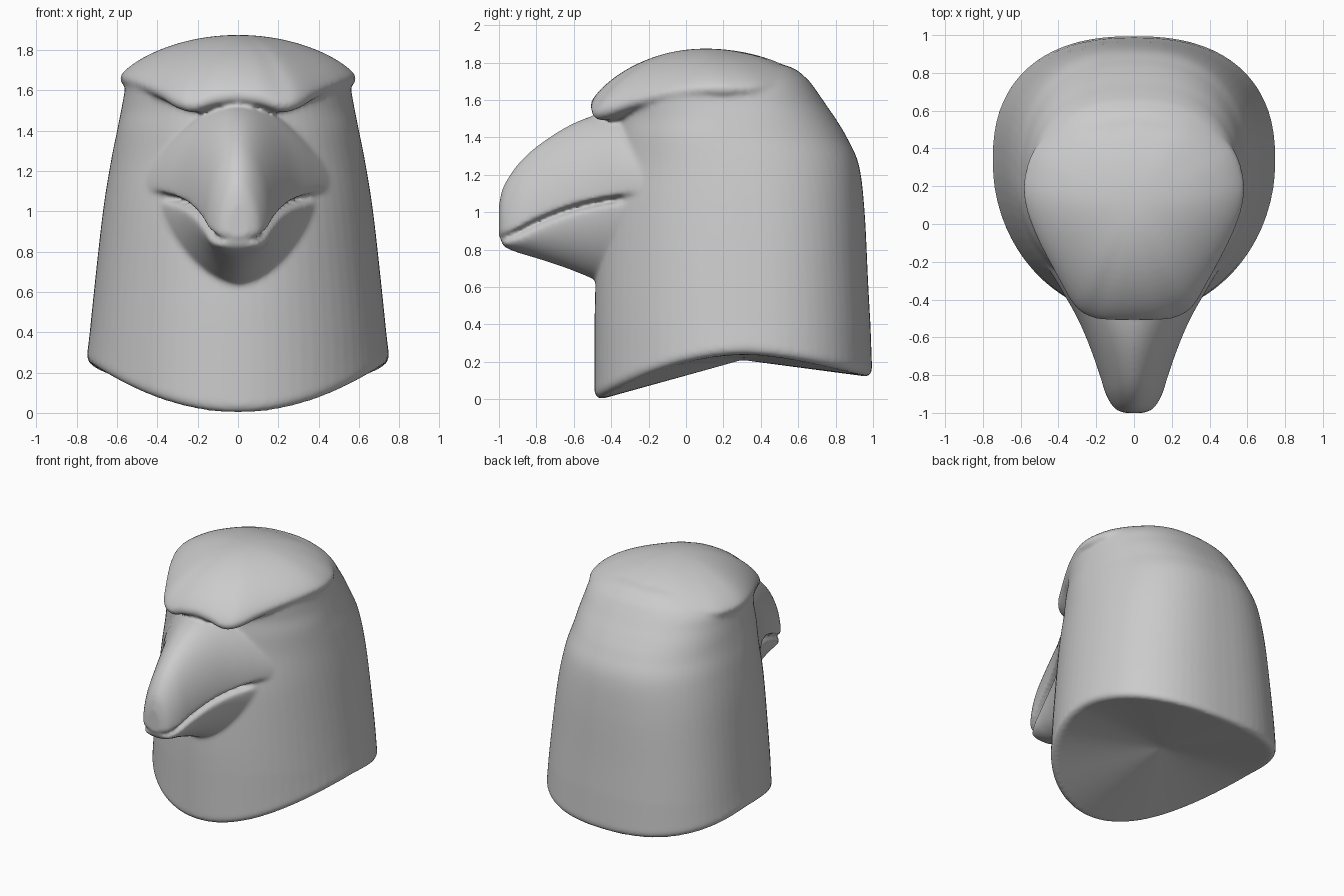
import bpy, bmesh, math

if "Cube" in bpy.data.objects:
    bpy.data.objects.remove(bpy.data.objects["Cube"])

N = 72  # points per ring


def dense(rows, steps=6):
    """Catmull-Rom interpolation of tuples."""
    out = []
    for i in range(len(rows) - 1):
        a, b, c, d = (rows[max(0, min(len(rows) - 1, i + k))] for k in (-1, 0, 1, 2))
        for s in range(steps):
            t = s / steps
            out.append(tuple(0.5 * (2*q + (r - p)*t + (2*p - 5*q + 4*r - w)*t*t
                                    + (3*q - p - 3*r + w)*t**3)
                             for p, q, r, w in zip(a, b, c, d)))
    return out + [rows[-1]]


def loft(name, rings, start=None, end=None):
    """Skin closed rings, closing both ends with fans."""
    bm = bmesh.new()
    loops = [[bm.verts.new(p) for p in ring] for ring in rings]
    n = len(rings[0])
    for a, b in zip(loops, loops[1:]):
        for i in range(n):
            bm.faces.new((a[i], a[(i+1) % n], b[(i+1) % n], b[i]))
    for loop, tip in ((loops[0], start), (loops[-1], end)):
        if tip is None:
            tip = [sum(v.co[k] for v in loop) / n for k in range(3)]
        c = bm.verts.new(tip)
        for i in range(n):
            bm.faces.new((loop[i], loop[(i+1) % n], c))
    bmesh.ops.recalc_face_normals(bm, faces=bm.faces)
    me = bpy.data.meshes.new(name)
    bm.to_mesh(me)
    bm.free()
    ob = bpy.data.objects.new(name, me)
    bpy.context.collection.objects.link(ob)
    return ob


def spow(v, e):
    return math.copysign(abs(v) ** e, v)


def egg(hw, low, high, mid, n_low, n_high):
    """Egg section: half width, extent below and above its widest line."""
    pts = []
    for i in range(N):
        a = 2 * math.pi * i / N
        s, c = math.sin(a), math.cos(a)
        n = n_high if s > 0 else n_low
        r = (high - mid) if s > 0 else (mid - low)
        pts.append((hw * spow(c, 2/n), mid + r * spow(s, 2/n)))
    return pts


# Neck and skull: horizontal rings (z, half width, front, back, widest y)
levels = [(.25, .75, -.49, .995, .33), (.6, .715, -.485, .975, .33),
          (1.0, .67, -.46, .955, .30), (1.25, .63, -.41, .925, .25),
          (1.4, .60, -.39, .86, .20), (1.5, .58, -.38, .80, .20),
          (1.58, .565, -.38, .745, .18), (1.66, .55, -.36, .69, .15),
          (1.72, .49, -.30, .64, .15), (1.78, .37, -.18, .55, .15),
          (1.82, .2, -.05, .35, .15)]


def base_z(y):
    # Curved hem: low at the front, high at the sides
    d = (.33 - y) / .82
    return .24 * (1 - d*d) if d > 0 else .24 - .12 * ((y - .33) / .67) ** 1.5


body = []
for inset, lift in ((.96, 0), (.99, .015), (1, .04)):
    body.append([(x * inset, .33 + (y - .33) * inset, base_z(y) + lift)
                 for x, y in egg(.75, -.49, .995, .33, 2, 2.4)])
for z, hw, f, b, m in dense(levels)[3:]:
    body.append([(x, y, z) for x, y in egg(hw, f, b, m, 2, 2.4)])
parts = [loft("neck", body, start=(0, .3, .21), end=(0, .15, 1.83))]

# Beak stations: y, half width, lip z, ridge z, chin z
beak = dense([(-1.0, .05, .90, 1.04, .84), (-.975, .105, .895, 1.14, .81),
              (-.9, .15, .925, 1.255, .78), (-.8, .182, .975, 1.35, .75),
              (-.65, .235, 1.035, 1.45, .70), (-.5, .30, 1.075, 1.515, .64),
              (-.35, .385, 1.10, 1.54, .58), (-.2, .475, 1.112, 1.50, .56),
              (-.05, .55, 1.12, 1.45, .56), (.12, .585, 1.125, 1.4, .6)])
parts.append(loft("upper_beak", [[(x, y, z) for x, z in egg(w, lip - .03, top, lip, 2, 1.9)]
                                 for y, w, lip, top, chin in beak]))
parts.append(loft("lower_beak", [[(x, y + .012, z) for x, z in
                                  egg(w * .97, chin, lip - .022, lip - .06, 1.75, 2)]
                                 for y, w, lip, top, chin in beak]))

# Brow cap: half outline mirrored, then domed up to the crown
half = dense([(0, -.51, 1.58), (.12, -.51, 1.565), (.22, -.495, 1.535), (.31, -.44, 1.55),
              (.4, -.29, 1.60), (.51, -.08, 1.645), (.575, .1, 1.665), (.58, .25, 1.665),
              (.51, .42, 1.67), (.3, .58, 1.70), (0, .63, 1.71)])
rim = half + [(-x, y, z) for x, y, z in half[-2:0:-1]]
cy, crown = .1, 1.875


def shrink(r, z_of):
    return [(x * r, cy + (y - cy) * r, z_of(z)) for x, y, z in rim]


cap = [shrink(.90, lambda z: z - .045), shrink(.965, lambda z: z - .04),
       shrink(.995, lambda z: z - .022)]
for k in range(18):
    r = math.cos(math.pi / 2 * k / 18)
    cap.append(shrink(r, lambda z: z + (crown - z) * (1 - r*r) ** .75))
parts.append(loft("brow", cap, start=(0, cy, 1.55), end=(0, cy, crown)))

# Fuse everything into one sculpted skin
bpy.ops.object.select_all(action='DESELECT')
for ob in parts:
    ob.select_set(True)
head = parts[0]
bpy.context.view_layer.objects.active = head
bpy.ops.object.join()
head.name = "bird_head"
rm = head.modifiers.new("fuse", 'REMESH')
rm.mode = 'VOXEL'
rm.voxel_size = .0125
rm.use_smooth_shade = True
sm = head.modifiers.new("soften", 'SMOOTH')
sm.factor = .5
sm.iterations = 10
for m in ("fuse", "soften"):
    bpy.ops.object.modifier_apply(modifier=m)
bpy.ops.object.shade_smooth()
